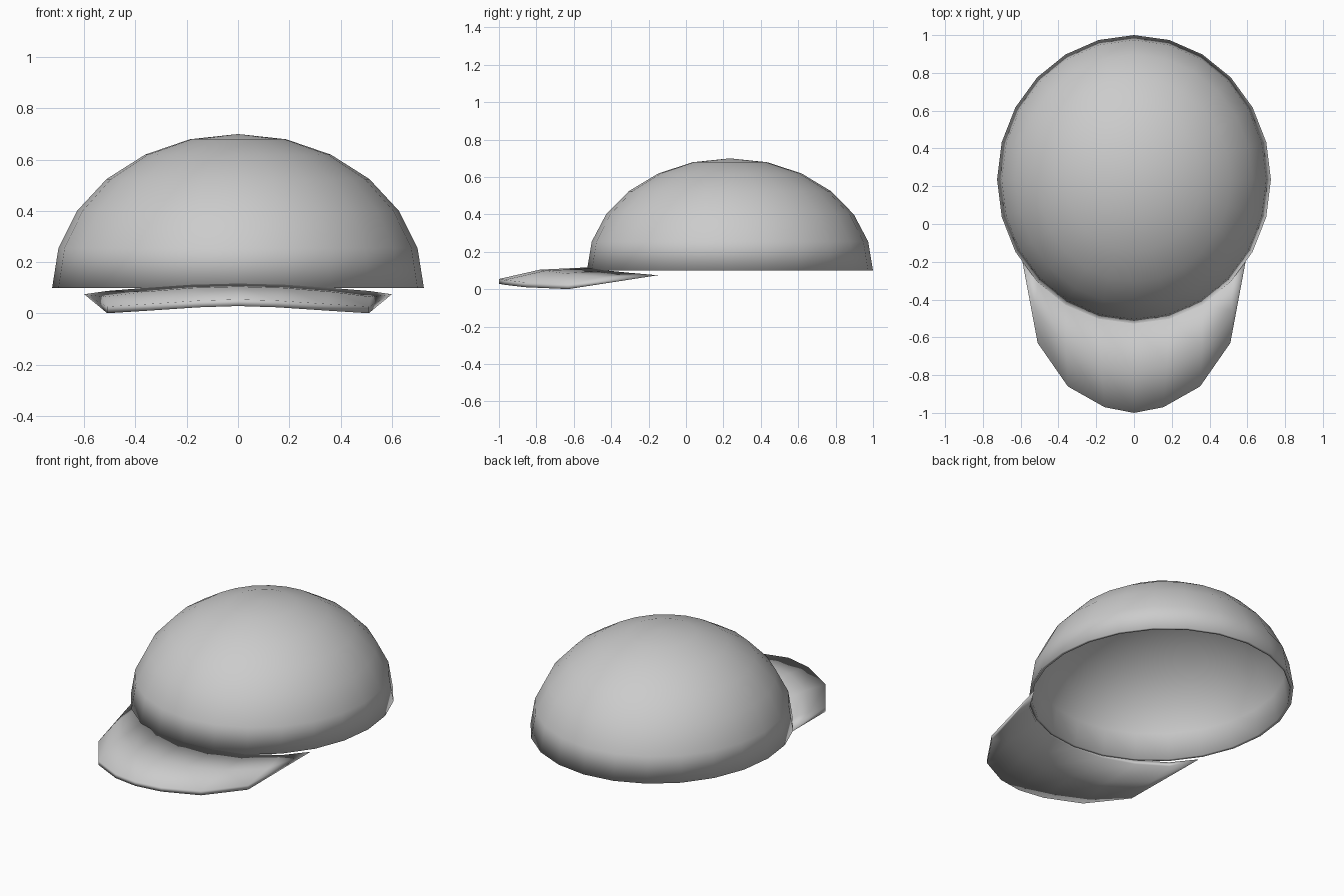
import bpy, bmesh, math

if "Cube" in bpy.data.objects:
    bpy.data.objects.remove(bpy.data.objects["Cube"])

grey = bpy.data.materials.new("grey_cloth")
grey.diffuse_color = (0.6, 0.6, 0.6, 1)
grey.use_nodes = True
grey.node_tree.nodes["Principled BSDF"].inputs["Base Color"].default_value = grey.diffuse_color


def make_object(name, bm):
    bmesh.ops.recalc_face_normals(bm, faces=bm.faces)
    mesh = bpy.data.meshes.new(name)
    bm.to_mesh(mesh)
    bm.free()
    mesh.materials.append(grey)
    mesh.shade_smooth()
    obj = bpy.data.objects.new(name, mesh)
    bpy.context.collection.objects.link(obj)
    return obj


# Crown: thin half-ellipsoid shell, open underneath
SEG, RINGS = 24, 6
RX, RY, RZ, CY, CZ, WALL = 0.725, 0.765, 0.6, 0.235, 0.1, 0.02


def dome(bm, inset):
    rings = []
    for i in range(RINGS):
        a = math.pi / 2 * i / RINGS
        rings.append([bm.verts.new((
            (RX - inset) * math.cos(a) * math.cos(t),
            CY + (RY - inset) * math.cos(a) * math.sin(t),
            CZ + (RZ - inset) * math.sin(a)))
            for t in (2 * math.pi * k / SEG for k in range(SEG))])
    top = bm.verts.new((0, CY, CZ + RZ - inset))
    for lo, hi in zip(rings, rings[1:]):
        for k in range(SEG):
            n = (k + 1) % SEG
            bm.faces.new((lo[k], lo[n], hi[n], hi[k]))
    for k in range(SEG):
        bm.faces.new((rings[-1][k], rings[-1][(k + 1) % SEG], top))
    return rings[0]


bm = bmesh.new()
outer, inner = dome(bm, 0), dome(bm, WALL)
for k in range(SEG):
    n = (k + 1) % SEG
    bm.faces.new((outer[k], inner[k], inner[n], outer[n]))
make_object("crown", bm)

# Brim: curved tapering plate, rows run from the crown to the front edge
inner_row = [(0, -0.525, 0.117), (0.19, -0.50, 0.112), (0.36, -0.42, 0.10), (0.51, -0.30, 0.088)]
middle_row = [(0, -0.78, 0.105), (0.175, -0.75, 0.10), (0.36, -0.65, 0.085), (0.52, -0.46, 0.065)]
front_row = [(0, -1.0, 0.055), (0.155, -0.97, 0.05), (0.35, -0.86, 0.037), (0.51, -0.63, 0.027)]
TIP, THICK = (0.6, -0.15, 0.075), 0.026

bm = bmesh.new()
tips = {s: bm.verts.new((s * TIP[0], TIP[1], TIP[2])) for s in (-1, 1)}


def brim_layer(drop):
    grid = []
    for row in (inner_row, middle_row, front_row):
        full = [(-x, y, z) for x, y, z in row[:0:-1]] + row
        grid.append([bm.verts.new((x, y, z - drop)) for x, y, z in full])
    for a, b in zip(grid, grid[1:]):
        for k in range(len(a) - 1):
            bm.faces.new((a[k], a[k + 1], b[k + 1], b[k]))
        bm.faces.new((tips[-1], a[0], b[0]))
        bm.faces.new((tips[1], a[-1], b[-1]))
    return grid


upper, lower = brim_layer(0), brim_layer(THICK)
for r in (0, 2):
    a, b = upper[r], lower[r]
    for k in range(len(a) - 1):
        bm.faces.new((a[k], a[k + 1], b[k + 1], b[k]))
    bm.faces.new((tips[-1], a[0], b[0]))
    bm.faces.new((tips[1], a[-1], b[-1]))
make_object("brim", bm)
